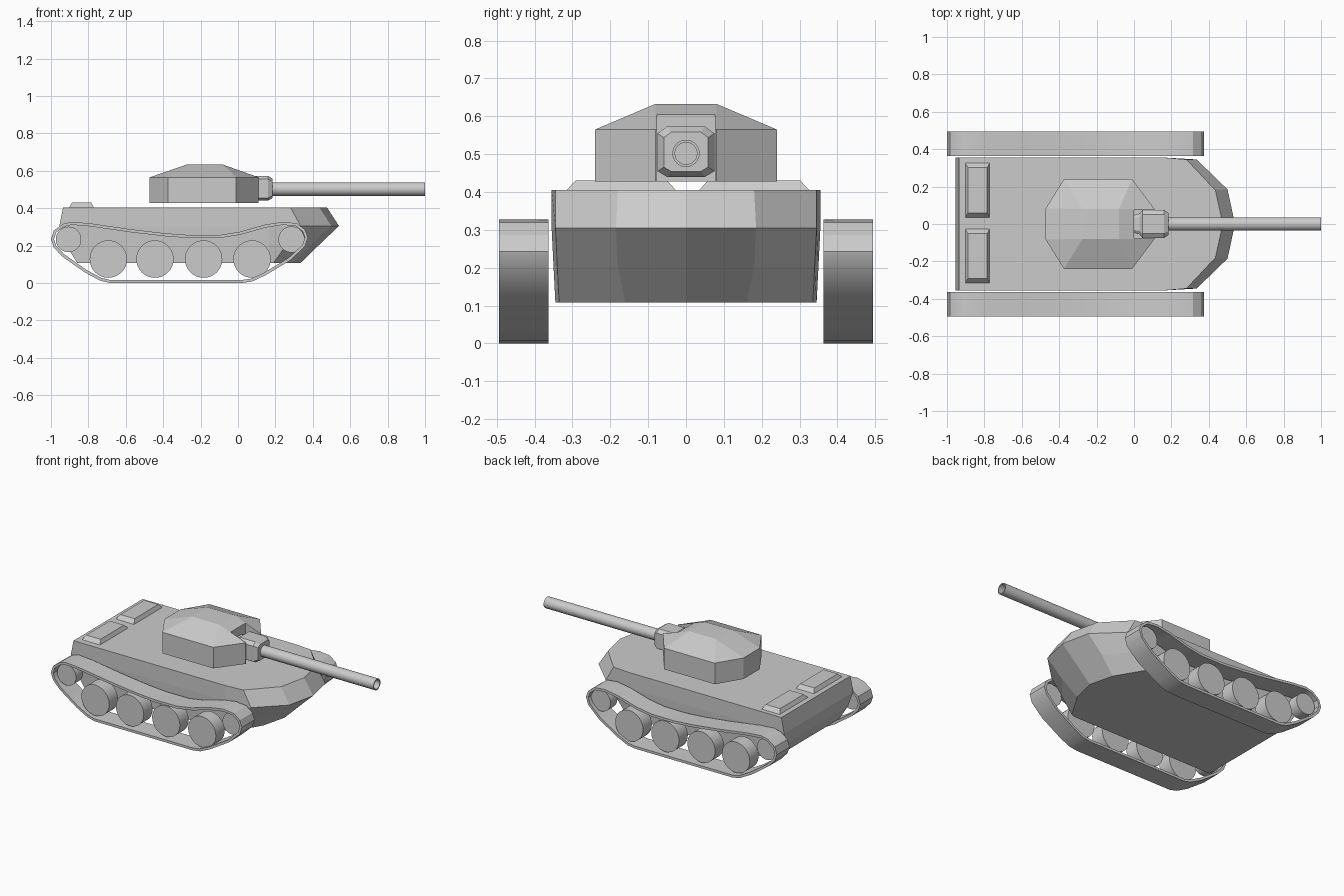
import bpy, bmesh, math
from mathutils import Vector

if "Cube" in bpy.data.objects:
    bpy.data.objects.remove(bpy.data.objects["Cube"])


def make(name, verts, faces):
    mesh = bpy.data.meshes.new(name)
    bm = bmesh.new()
    vs = [bm.verts.new(v) for v in verts]
    for f in faces:
        bm.faces.new([vs[i] for i in f])
    bmesh.ops.recalc_face_normals(bm, faces=bm.faces)
    bm.to_mesh(mesh)
    bm.free()
    ob = bpy.data.objects.new(name, mesh)
    bpy.context.collection.objects.link(ob)
    return ob


def loft(name, rings, closed=False):
    """Skin equal-length rings; cap the ends, or join last to first if closed."""
    n, m = len(rings[0]), len(rings)
    faces = []
    for r in range(m if closed else m - 1):
        s = (r + 1) % m
        for i in range(n):
            j = (i + 1) % n
            faces.append((r * n + i, r * n + j, s * n + j, s * n + i))
    if not closed:
        faces += [tuple(range(n)), tuple(range((m - 1) * n, m * n))]
    return make(name, [p for r in rings for p in r], faces)


def box_ring(x0, x1, y0, y1, z):
    return [(x0, y0, z), (x1, y0, z), (x1, y1, z), (x0, y1, z)]


def smooth(ob):
    bpy.ops.object.select_all(action='DESELECT')
    ob.select_set(True)
    bpy.context.view_layer.objects.active = ob
    bpy.ops.object.shade_smooth_by_angle(angle=math.radians(30))


# Hull: horizontal rings with a faceted rounded nose
def hull_ring(z, rear, half, w, corner, cheek, nose):
    side = [(rear, w), (0.165, w), (corner, w - 0.01), (cheek, half)]
    pts = side + [(nose, 0)] + [(x, -y) for x, y in reversed(side)]
    return [(x, y, z) for x, y in pts]


loft("hull", [
    hull_ring(0.108, -0.86, 0.16, 0.345, 0.19, 0.295, 0.335),
    hull_ring(0.205, -0.92, 0.18, 0.350, 0.26, 0.395, 0.435),
    hull_ring(0.305, -0.955, 0.185, 0.355, 0.335, 0.50, 0.54),
    hull_ring(0.405, -0.935, 0.18, 0.355, 0.28, 0.435, 0.475)])

# Engine covers on the rear deck
for name, y0, y1 in (("engine_cover_left", 0.03, 0.33), ("engine_cover_right", -0.32, -0.022)):
    loft(name, [box_ring(-0.905, -0.77, y0, y1, 0.40),
                box_ring(-0.888, -0.785, y0 + 0.028, y1 - 0.028, 0.43)])

# Turret: octagonal wall with a sloped roof
plan = [(-0.472, 0.083), (-0.375, 0.24), (-0.01, 0.24), (0.11, 0.08)]
plan += [(x, -y) for x, y in reversed(plan)]
tv = [(x, y, z) for z in (0.428, 0.565) for x, y in plan]
tv += box_ring(-0.275, -0.08, -0.08, 0.08, 0.633)
tf = [tuple(range(8))] + [(i, (i + 1) % 8, (i + 1) % 8 + 8, i + 8) for i in range(8)]
tf += [(16, 17, 18, 19), (8, 15, 16, 19), (11, 12, 17, 18),
       (8, 9, 19), (9, 10, 18, 19), (10, 11, 18),
       (12, 13, 17), (13, 14, 16, 17), (14, 15, 16)]
turret = make("turret", tv, tf)

# Gun slot cut into the turret front
cutter = loft("slot_cutter", [box_ring(0.0, 0.3, -0.076, 0.076, z) for z in (0.3, 0.8)])
cutter.hide_render = True
cutter.hide_viewport = True
cut = turret.modifiers.new("slot", 'BOOLEAN')
cut.operation = 'DIFFERENCE'
cut.solver = 'EXACT'
cut.object = cutter


# Mantlet: chamfered block
def mantlet_ring(x, s):
    q = [(0.05, 0.068), (0.075, 0.05), (0.075, -0.05), (0.05, -0.065)]
    q += [(-y, z) for y, z in reversed(q)]
    return [(x, y * s, 0.505 + z * s) for y, z in q]


loft("gun_mantlet", [mantlet_ring(-0.005, 0.6), mantlet_ring(0.03, 0.75),
                     mantlet_ring(0.045, 1), mantlet_ring(0.16, 1), mantlet_ring(0.185, 0.78)])


# Barrel with an open bore
def circle_x(x, r, n=24):
    return [(x, r * math.cos(2 * math.pi * i / n), 0.502 + r * math.sin(2 * math.pi * i / n))
            for i in range(n)]


smooth(loft("gun_barrel", [circle_x(0.17, 0.036), circle_x(1.0, 0.036),
                           circle_x(1.0, 0.029), circle_x(0.2, 0.029)]))

# Track belt outline in side view, clockwise from the rear
belt = [(-1.0, .233), (-.985, .28), (-.936, .316), (-.888, .327), (-.79, .319), (-.578, .288),
        (-.39, .266), (-.257, .256), (-.096, .257), (.01, .274), (.144, .312), (.24, .327),
        (.315, .319), (.358, .286), (.374, .243), (.358, .195), (.278, .12), (.144, .04),
        (.075, .008), (.02, 0), (-.685, 0), (-.738, .013), (-.818, .056), (-.94, .142), (-.985, .19)]
outline = [Vector(p) for p in belt]


def inward(i, t=0.016):
    d = (outline[(i + 1) % len(outline)] - outline[i - 1]).normalized()
    return outline[i] + Vector((d.y, -d.x)) * t


wheels = [("road_wheel_%d" % (i + 1), x, 0.128, 0.1) for i, x in enumerate((-.693, -.444, -.184, .075))]
wheels += [("rear_wheel", -.906, .233, .068), ("drive_wheel", .286, .233, .07)]

for side, s in (("left", 1), ("right", -1)):
    rings = []
    for i, p in enumerate(outline):
        q = inward(i)
        rings.append([(p.x, s * 0.363, p.y), (p.x, s * 0.494, p.y),
                      (q.x, s * 0.494, q.y), (q.x, s * 0.363, q.y)])
    smooth(loft("track_" + side, rings, closed=True))
    # Wheels inside the belt
    for name, x, z, r in wheels:
        depth = 0.09 if r > 0.09 else 0.07
        bpy.ops.mesh.primitive_cylinder_add(vertices=32, radius=r, depth=depth,
                                            location=(x, s * 0.432, z),
                                            rotation=(math.pi / 2, 0, 0))
        ob = bpy.context.object
        ob.name = name + "_" + side
        smooth(ob)
